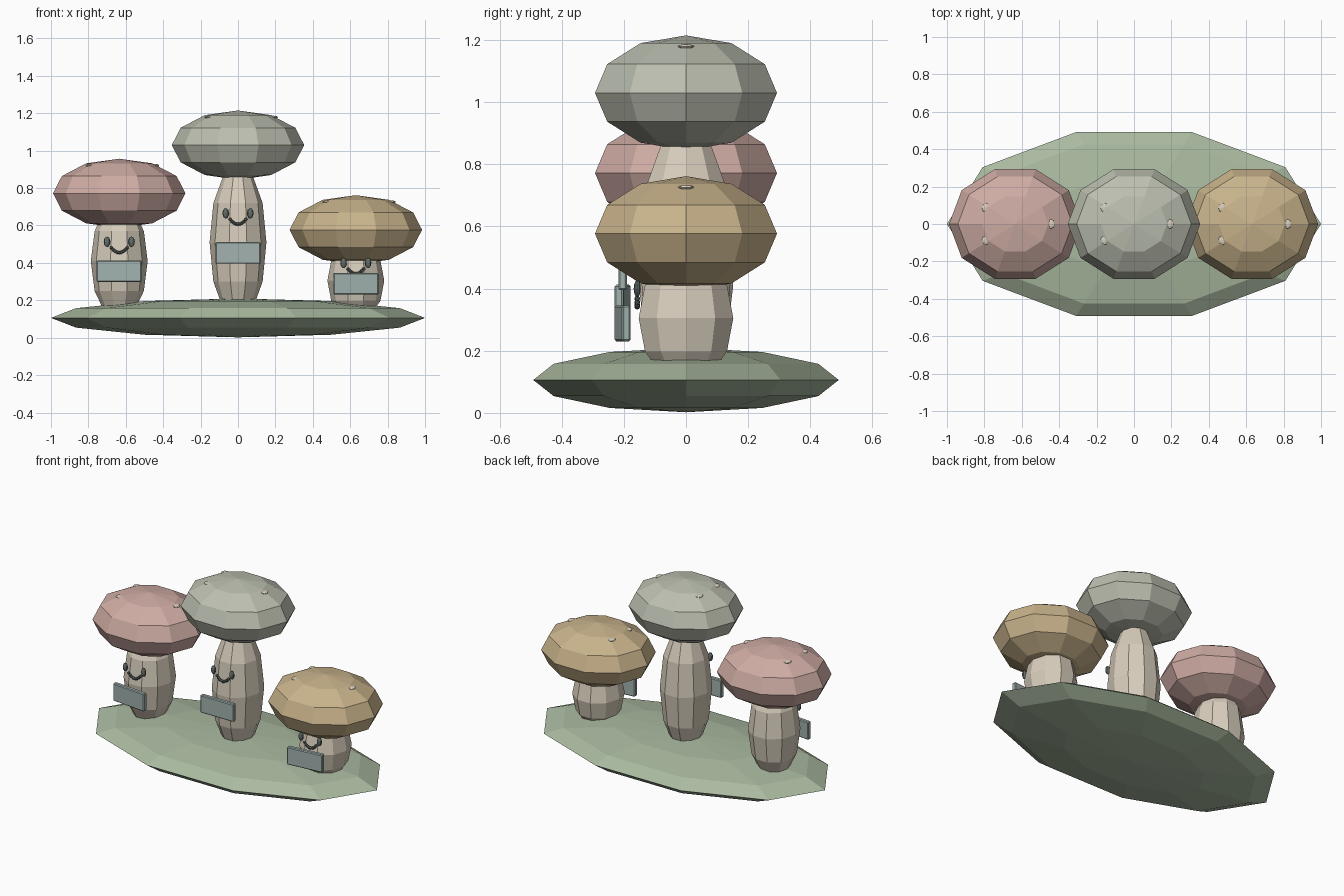
import bpy, bmesh, math
from mathutils import Matrix, Vector

if "Cube" in bpy.data.objects:
    bpy.data.objects.remove(bpy.data.objects["Cube"])


def material(name, rgb):
    m = bpy.data.materials.new(name)
    m.diffuse_color = (*rgb, 1)
    m.use_nodes = True
    m.node_tree.nodes["Principled BSDF"].inputs["Base Color"].default_value = m.diffuse_color
    return m


GREEN = material("moss", (0.40, 0.49, 0.35))
TAN = material("stem_tan", (0.68, 0.61, 0.50))
RED = material("cap_red", (0.62, 0.41, 0.37))
GREY = material("cap_sage", (0.50, 0.52, 0.43))
OCHRE = material("cap_ochre", (0.58, 0.45, 0.26))
SLATE = material("sign_slate", (0.36, 0.45, 0.43))
DARK = material("face_dark", (0.12, 0.15, 0.14))
SPOT = material("spot_cream", (0.68, 0.62, 0.52))


def finish(name, bm, mat):
    mesh = bpy.data.meshes.new(name)
    bm.to_mesh(mesh)
    bm.free()
    mesh.materials.append(mat)
    ob = bpy.data.objects.new(name, mesh)
    bpy.context.collection.objects.link(ob)
    return ob


def ellipsoids(name, centres, radii, mat, segs=10, rings=6):
    """Faceted ellipsoids with a corner on the x axis, joined in one object."""
    bm = bmesh.new()
    for c in centres:
        m = (Matrix.Translation(c) @ Matrix.Diagonal((*radii, 1))
             @ Matrix.Rotation(math.pi / 2, 4, 'Z'))
        bmesh.ops.create_uvsphere(bm, u_segments=segs, v_segments=rings,
                                  radius=1, matrix=m)
    return finish(name, bm, mat)


def sign(name, centre, angle):
    bm = bmesh.new()
    bmesh.ops.create_cube(bm, size=1, matrix=Matrix.Diagonal((0.24, 0.028, 0.115, 1)))
    ob = finish(name, bm, SLATE)
    ob.location = centre
    ob.rotation_euler.z = angle
    bev = ob.modifiers.new("soft_edges", 'BEVEL')
    bev.width = 0.005
    bev.segments = 1


# Ground mound
ellipsoids("ground_mound", [(0, 0, 0.106)], (1.0, 0.517, 0.104), GREEN)

# name, x, stem centre z, stem half height, cap z, eye z, sign z, sign turn, cap colour
MUSHROOMS = [
    ("left", -0.635, 0.41, 0.32, 0.772, 0.513, 0.355, -0.1, RED),
    ("middle", 0.0, 0.51, 0.42, 1.03, 0.665, 0.453, 0.0, GREY),
    ("right", 0.63, 0.305, 0.215, 0.577, 0.40, 0.288, 0.1, OCHRE),
]

for name, x, stem_z, stem_h, cap_z, eye_z, sign_z, turn, colour in MUSHROOMS:
    # Stem and cap
    ellipsoids(name + "_stem", [(x, 0, stem_z)], (0.152, 0.16, stem_h), TAN)
    ellipsoids(name + "_cap", [(x, 0, cap_z)], (0.354, 0.308, 0.185), colour)

    # Three cap spots
    ellipsoids(name + "_cap_spots",
               [(x + 0.19, 0, cap_z + 0.149),
                (x - 0.155, 0.086, cap_z + 0.149),
                (x - 0.155, -0.086, cap_z + 0.149)],
               (0.024, 0.026, 0.008), SPOT, 8, 6)

    # Eyes
    ellipsoids(name + "_eyes",
               [(x + s * 0.066, -0.157, eye_z) for s in (-1, 1)],
               (0.017, 0.012, 0.028), DARK, 10, 6)

    # Smile made of beads along an arc
    beads = []
    for i in range(9):
        t = -1 + i / 4
        beads.append((x + 0.042 * t, -0.157, eye_z - 0.058 + 0.026 * t * t))
    ellipsoids(name + "_smile", beads, (0.009, 0.009, 0.009), DARK, 8, 6)

    # Sign board in front
    sign(name + "_sign", (x, -0.204, sign_z), turn)
